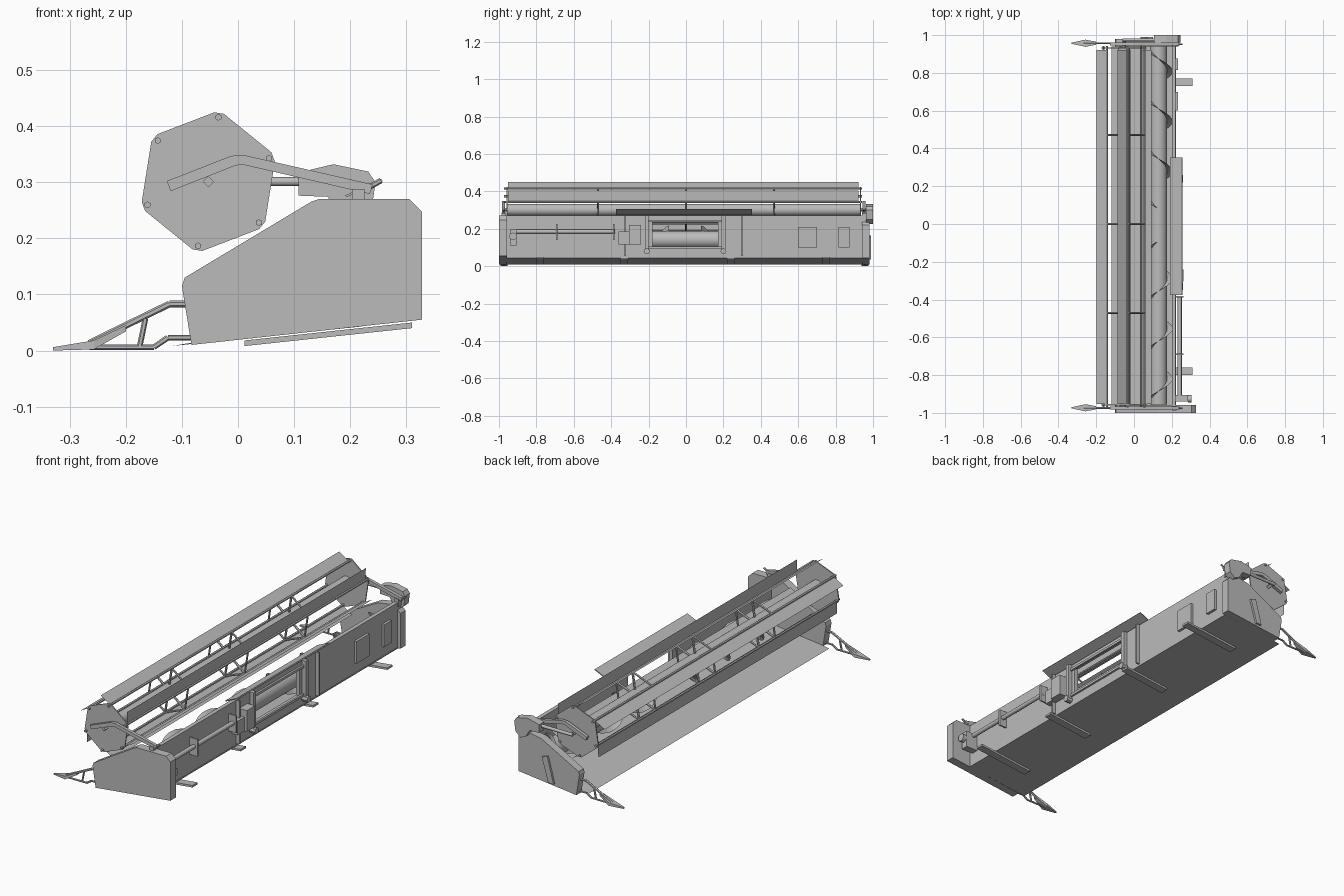
import bpy, bmesh, math
from mathutils import Vector

cube = bpy.data.objects.get("Cube")
if cube:
    bpy.data.objects.remove(cube)

grey = bpy.data.materials.new("light grey metal")
grey.use_nodes = True
grey.diffuse_color = (0.5, 0.5, 0.5, 1)
grey.node_tree.nodes["Principled BSDF"].inputs["Base Color"].default_value = (0.5, 0.5, 0.5, 1)


def make(name, bm, smooth=False):
    bmesh.ops.recalc_face_normals(bm, faces=bm.faces)
    for f in bm.faces:
        f.smooth = smooth and len(f.verts) == 4
    me = bpy.data.meshes.new(name)
    bm.to_mesh(me)
    bm.free()
    me.materials.append(grey)
    ob = bpy.data.objects.new(name, me)
    bpy.context.collection.objects.link(ob)
    return ob


def prism(name, profile, y0, y1):
    """Extrude an x-z outline from y0 to y1."""
    bm = bmesh.new()
    face = bm.faces.new([bm.verts.new((x, y0, z)) for x, z in profile])
    ext = bmesh.ops.extrude_face_region(bm, geom=[face])
    moved = [v for v in ext["geom"] if isinstance(v, bmesh.types.BMVert)]
    bmesh.ops.translate(bm, verts=moved, vec=(0, y1 - y0, 0))
    return make(name, bm)


def box(name, x0, x1, y0, y1, z0, z1):
    return prism(name, [(x0, z0), (x1, z0), (x1, z1), (x0, z1)], y0, y1)


def tube(name, p, q, r, sides=8, r2=None):
    p, q = Vector(p), Vector(q)
    bm = bmesh.new()
    bmesh.ops.create_cone(bm, cap_ends=True, segments=sides, radius1=r,
                          radius2=r if r2 is None else r2, depth=(q - p).length)
    ob = make(name, bm, sides > 8)
    ob.rotation_euler = (q - p).to_track_quat("Z", "Y").to_euler()
    ob.location = (p + q) / 2
    return ob


def path(name, points, y, r):
    for (a, b), (c, d) in zip(points, points[1:]):
        tube(name, (a, y, b), (c, y, d), r, 6)


def strip(name, a, b, y0, y1):
    """Single sheet running along y between two x-z points."""
    bm = bmesh.new()
    bm.faces.new([bm.verts.new(v) for v in
                  ((a[0], y0, a[1]), (b[0], y0, b[1]), (b[0], y1, b[1]), (a[0], y1, a[1]))])
    return make(name, bm)


# End plates
prism("right_end_plate", [(-0.1, 0.115), (-0.095, 0.13), (0.13, 0.265), (0.145, 0.27), (0.305, 0.27),
                          (0.328, 0.247), (0.328, 0.055), (-0.083, 0.01)], -1, -0.957)
prism("left_end_plate", [(-0.1, 0.115), (-0.095, 0.13), (0.11, 0.24), (0.2, 0.255), (0.235, 0.22),
                         (0.235, 0.045), (-0.083, 0.01)], 0.94, 0.98)
prism("left_plate_cover", [(0.035, 0.035), (0.065, 0.035), (0.1, 0.155), (0.07, 0.165)], 0.98, 0.99)

# Sloping floor and back wall around the feed opening
prism("floor", [(-0.118, 0.008), (0.222, 0.043), (0.222, 0.049), (-0.083, 0.014)], -0.957, 0.94)
WX0, WX1 = 0.2, 0.22
box("wall_right", WX0, WX1, -0.957, -0.18, 0.045, 0.27)
box("wall_left", WX0, WX1, 0.17, 0.97, 0.045, 0.27)
box("wall_sill", WX0, WX1, -0.18, 0.17, 0.045, 0.1)
box("wall_lintel", WX0, WX1, -0.18, 0.17, 0.245, 0.27)
prism("opening_hood", [(0.19, 0.276), (0.195, 0.274), (0.258, 0.302), (0.255, 0.306)], -0.375, 0.352)

# Opening frame, ribs and wall panels
for y in (-0.21, 0.2):
    box("frame_post", WX1, 0.24, y - 0.01, y + 0.01, 0.09, 0.27)
    tube("frame_hook", (0.22, y, 0.08), (0.25, y, 0.08), 0.016, 8)
for z in (0.1, 0.242):
    box("frame_rail", WX1, 0.23, -0.2, 0.19, z - 0.006, z + 0.006)
for y in (-0.325, 0.3):
    box("wall_rib", WX1, 0.238, y - 0.004, y + 0.004, 0.055, 0.27)
for y0, y1 in ((0.6, 0.7), (0.815, 0.875)):
    box("wall_panel", WX1, 0.233, y0, y1, 0.1, 0.21)
box("coupler_box_low", WX1, 0.25, -0.36, -0.24, 0.115, 0.185)
box("coupler_box_high", WX1, 0.262, -0.305, -0.24, 0.115, 0.22)

# Drive shaft along the back
tube("drive_shaft", (0.242, -0.94, 0.185), (0.242, -0.38, 0.185), 0.011, 12)
for y in (-0.69, -0.385):
    box("shaft_bracket", WX1, 0.262, y - 0.004, y + 0.004, 0.14, 0.225)
box("shaft_gearbox", WX1, 0.285, -0.94, -0.905, 0.11, 0.195)
tube("gearbox_cap", (0.285, -0.925, 0.16), (0.305, -0.925, 0.16), 0.02, 10)

# Skids below the floor
for y, x1 in ((-0.78, 0.31), (-0.33, 0.26), (0.24, 0.26), (0.75, 0.31)):
    z1 = 0.008 + (x1 - 0.012) * 0.107
    prism("skid", [(0.012, 0.008), (x1, z1), (x1, z1 + 0.01), (0.012, 0.018)], y - 0.02, y + 0.02)

# Crop dividers
for y in (-0.973, 0.957):
    path("divider_upper_tube", [(-0.265, 0.013), (-0.122, 0.083), (-0.09, 0.083)], y, 0.006)
    path("divider_lower_tube", [(-0.265, 0.006), (-0.15, 0.006), (-0.125, 0.023), (-0.08, 0.023)], y, 0.005)
    path("divider_strut", [(-0.175, 0.008), (-0.165, 0.057)], y, 0.005)
    bm = bmesh.new()
    tip = [bm.verts.new((-0.33, y + s, z)) for s in (-0.003, 0.003) for z in (0, 0.006)]
    base = [bm.verts.new((-0.257, y + s, z)) for s in (-0.019, 0.019) for z in (0.002, 0.018)]
    end = [bm.verts.new((-0.2, y + s, z)) for s in (-0.008, 0.008) for z in (0.034, 0.045)]
    bmesh.ops.convex_hull(bm, input=tip + base)
    bmesh.ops.convex_hull(bm, input=base + end)
    make("divider_point", bm)

# Auger with two opposed flights
AX, AZ = 0.13, 0.142
tube("auger_tube", (AX, -0.955, AZ), (AX, 0.94, AZ), 0.046, 24)


def flight(side, start, length, pitch=0.265):
    bm = bmesh.new()
    n = int(length / pitch * 16)
    prev = None
    for i in range(n + 1):
        d = i / 16
        t = math.pi / 2 + d * math.tau
        pair = [bm.verts.new((AX + r * math.cos(t), side * (start + d * pitch), AZ + r * math.sin(t)))
                for r in (0.044, 0.075)]
        if prev:
            bm.faces.new((prev[0], prev[1], pair[1], pair[0]))
        prev = pair
    make("auger_flight", bm, True)


flight(1, 0.08, 0.84)
flight(-1, 0.09, 0.84)

# Reel: centre tube, six boards, end discs and spiders
CX, CZ, R = -0.053, 0.301, 0.116
Y0, Y1 = -0.957, 0.932
angles = [math.radians(21 + 60 * k) for k in range(6)]


def polar(t, r, cx=CX, cz=CZ):
    return cx + r * math.cos(t), cz + r * math.sin(t)


tube("reel_tube", (CX, Y0, CZ), (CX, Y1, CZ), 0.032, 24)
tube("reel_axle", (CX, -0.98, CZ), (CX, 0.965, CZ), 0.01, 4)
outline = [polar(t + s, 0.124) for t in angles for s in (-0.07, 0.07)]
for y in (Y0, Y1):
    prism("reel_disc", outline, y - 0.003, y + 0.003)
for t in angles:
    px, pz = polar(t, R)
    tube("reel_bat_tube", (px, Y0 - 0.015, pz), (px, Y1 + 0.01, pz), 0.006, 6)
    strip("reel_bat_board", (px, pz), polar(t + math.radians(67), 0.063, px, pz), Y0 + 0.004, Y1 - 0.01)
    nx, nz = polar(t + math.pi / 3, R)
    for y in (-0.47, 0, 0.47):
        tube("reel_spoke", (CX, y, CZ), (px, y, pz), 0.006, 6)
        tube("reel_ring_bar", (px, y, pz), (nx, y, nz), 0.005, 6)

# Reel arms with end hooks
arm = [(-0.12, 0.284), (-0.004, 0.33), (0.01, 0.331), (0.235, 0.279), (0.24, 0.296), (0.012, 0.348),
       (-0.012, 0.347), (-0.127, 0.302)]
for y in (-0.975, 0.952):
    prism("reel_arm", arm, y - 0.008, y + 0.008)
    path("arm_hook", [(0.228, 0.288), (0.255, 0.303)], y, 0.005)
    box("arm_bracket", 0.203, 0.225, y - 0.012, y + 0.012, 0.25, 0.288)

# Reel drive on the left end
tube("reel_drive_rod", (-0.06, 0.975, 0.301), (0.12, 0.975, 0.301), 0.008, 12)
prism("reel_drive_cover", [(0.108, 0.276), (0.107, 0.317), (0.17, 0.332), (0.232, 0.319), (0.245, 0.3),
                           (0.238, 0.25), (0.21, 0.225), (0.18, 0.24), (0.16, 0.274)], 0.962, 1.0)
